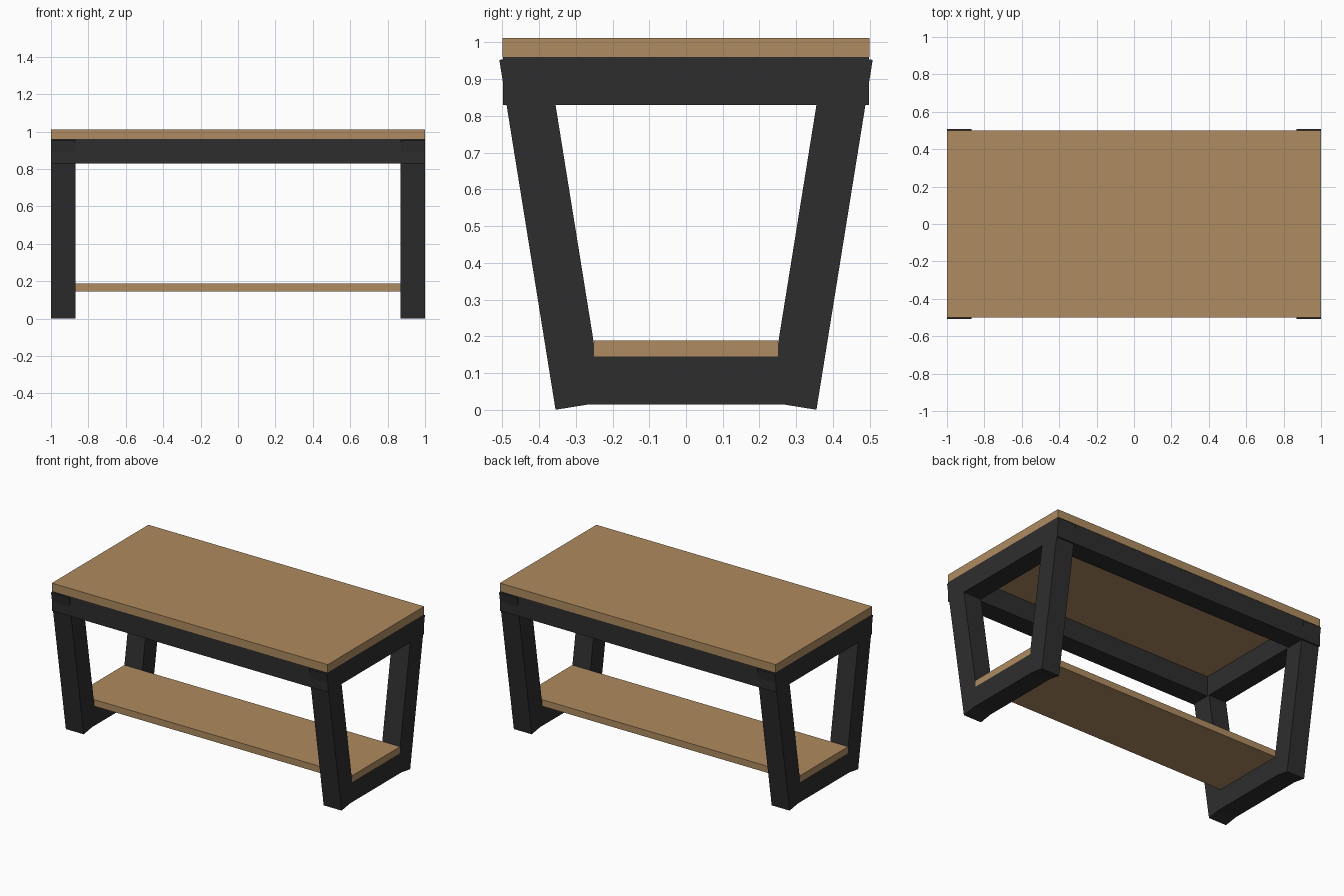
import bpy
import bmesh

cube = bpy.data.objects.get("Cube")
if cube:
    bpy.data.objects.remove(cube, do_unlink=True)


def make_material(name, colour):
    mat = bpy.data.materials.new(name)
    mat.use_nodes = True
    mat.diffuse_color = colour
    mat.node_tree.nodes["Principled BSDF"].inputs["Base Color"].default_value = colour
    return mat


wood = make_material("warm wood", (0.43, 0.26, 0.115, 1))
metal = make_material("charcoal metal", (0.027, 0.027, 0.027, 1))


def extrude_profile(name, profile, x0, x1, mat):
    """Extrude a (y, z) outline along x from x0 to x1."""
    bm = bmesh.new()
    face = bm.faces.new([bm.verts.new((x0, y, z)) for y, z in profile])
    result = bmesh.ops.extrude_face_region(bm, geom=[face])
    verts = [v for v in result["geom"] if isinstance(v, bmesh.types.BMVert)]
    bmesh.ops.translate(bm, verts=verts, vec=(x1 - x0, 0, 0))
    bmesh.ops.recalc_face_normals(bm, faces=bm.faces)
    mesh = bpy.data.meshes.new(name)
    bm.to_mesh(mesh)
    bm.free()
    mesh.materials.append(mat)
    obj = bpy.data.objects.new(name, mesh)
    bpy.context.collection.objects.link(obj)
    return obj


def box(name, x0, x1, y0, y1, z0, z1, mat):
    return extrude_profile(name, [(y0, z0), (y1, z0), (y1, z1), (y0, z1)], x0, x1, mat)


HALF = 1.0       # half length
INNER = 0.87     # inner face of the end frames
UNDER = 0.96     # underside of the top
APRON = 0.83     # underside of the upper frame
SHELF = 0.145    # underside of the shelf

# Wooden top and shelf
box("table_top", -HALF, HALF, -0.5, 0.5, UNDER, 1.012, wood)
box("lower_shelf", -HALF, HALF, -0.25, 0.25, SHELF, 0.188, wood)

# Long upper rails
for side, s in (("front", -1), ("back", 1)):
    y0, y1 = sorted((s * 0.37, s * 0.498))
    box(side + "_rail", -INNER, INNER, y0, y1, APRON, UNDER, metal)

# End frames: slanted legs with square-cut feet, upper and lower cross rails
leg = [(0.355, 0.0), (0.508, 0.952), (0.458, UNDER), (0.376, UNDER), (0.225, 0.021)]
for end, e in (("left", 1), ("right", -1)):
    x0, x1 = sorted((e * INNER, e * HALF))
    box(end + "_upper_rail", x0, x1, -0.498, 0.498, APRON, UNDER, metal)
    box(end + "_lower_rail", x0, x1, -0.28, 0.28, 0.014, SHELF, metal)
    for side, s in (("front", -1), ("back", 1)):
        extrude_profile(f"{side}_{end}_leg", [(s * y, z) for y, z in leg], x0, x1, metal)
